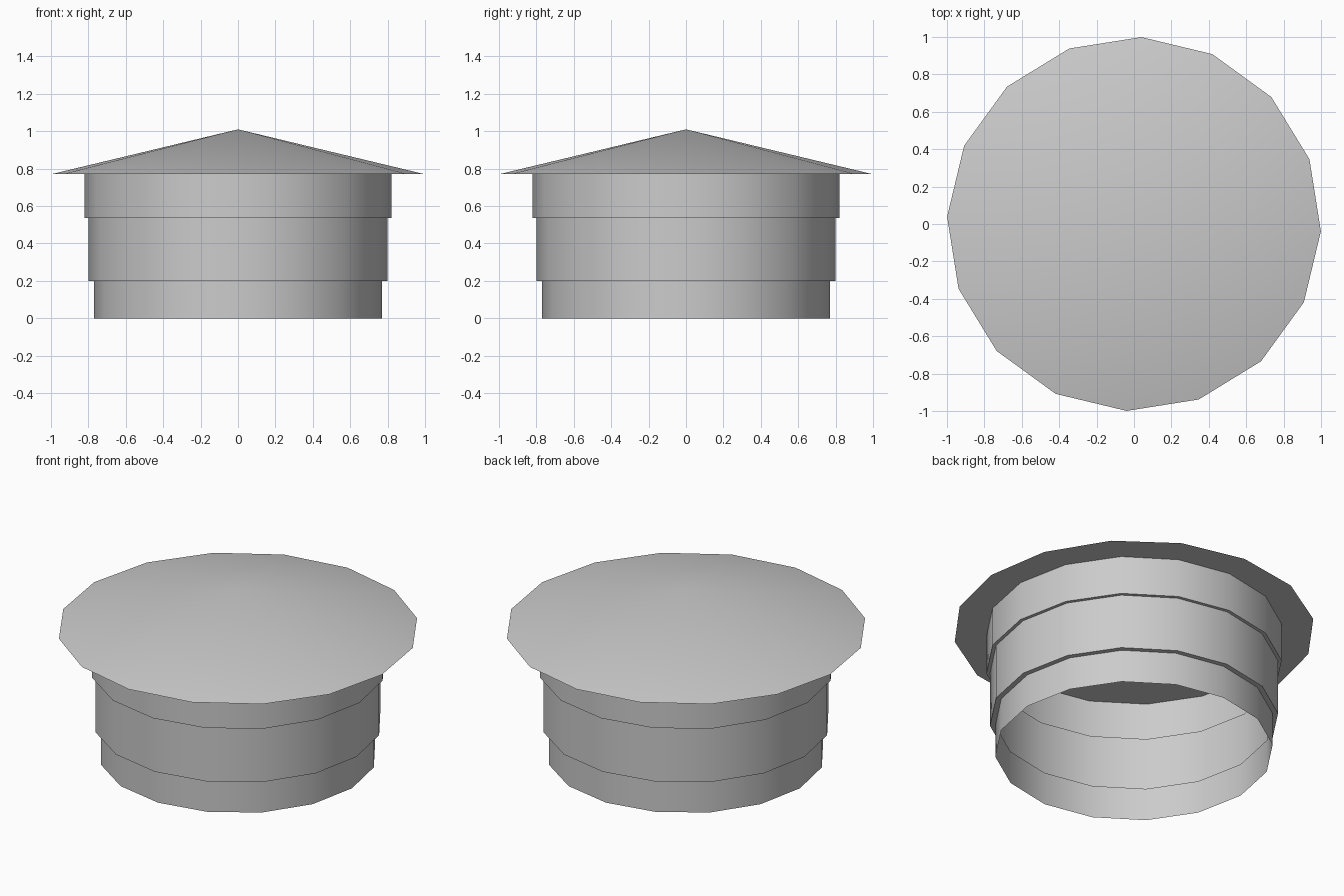
import bpy, bmesh, math

if "Cube" in bpy.data.objects:
    bpy.data.objects.remove(bpy.data.objects["Cube"])

SIDES = 16


def finish(bm, name):
    bmesh.ops.recalc_face_normals(bm, faces=bm.faces)
    mesh = bpy.data.meshes.new(name)
    bm.to_mesh(mesh)
    bm.free()
    obj = bpy.data.objects.new(name, mesh)
    bpy.context.collection.objects.link(obj)
    bpy.ops.object.select_all(action='DESELECT')
    obj.select_set(True)
    bpy.context.view_layer.objects.active = obj
    bpy.ops.object.shade_smooth_by_angle(angle=math.radians(35))
    return obj


def ring(bm, radius, z, turn=0.0):
    step = 2 * math.pi / SIDES
    return [bm.verts.new((radius * math.cos(i * step + turn),
                          radius * math.sin(i * step + turn), z))
            for i in range(SIDES)]


# Stepped, open-bottomed pipe wall, widening upwards
profile = [(0.77, 0.0), (0.77, 0.2), (0.80, 0.2),
           (0.80, 0.535), (0.82, 0.535), (0.82, 0.77)]
bm = bmesh.new()
rings = [ring(bm, r, z) for r, z in profile]
for low, high in zip(rings, rings[1:]):
    for i in range(SIDES):
        j = (i + 1) % SIDES
        bm.faces.new((low[i], low[j], high[j], high[i]))
wall = finish(bm, "stepped_pipe")
# An open shell can be flipped by the normal solver: keep the outside facing out
if sum(p.normal.dot((p.center.x, p.center.y, 0)) for p in wall.data.polygons) < 0:
    wall.data.flip_normals()

# Shallow conical cap with a flat underside, turned slightly against the pipe
bm = bmesh.new()
rim = ring(bm, 1.0, 0.77, math.radians(-2.25))
apex = bm.verts.new((0, 0, 1.01))
for i in range(SIDES):
    bm.faces.new((rim[i], rim[(i + 1) % SIDES], apex))
bm.faces.new(rim[::-1])
finish(bm, "cone_cap")
